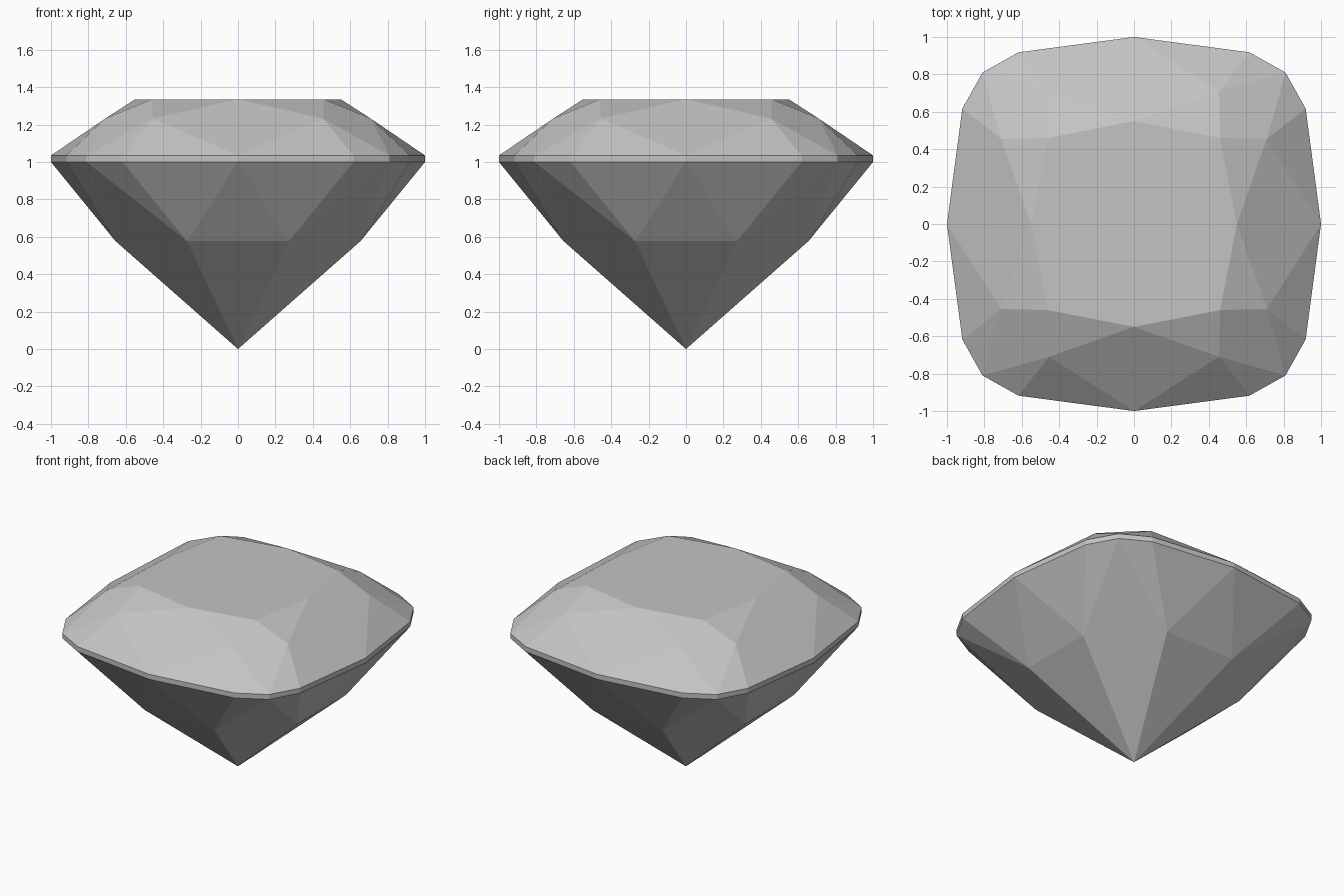
import bpy

cube = bpy.data.objects.get("Cube")
if cube:
    bpy.data.objects.remove(cube)

# One plain grey stone colour
GREY = (0.55, 0.55, 0.55, 1)
stone = bpy.data.materials.new("stone grey")
stone.use_nodes = True
stone.diffuse_color = GREY
stone.node_tree.nodes["Principled BSDF"].inputs["Base Color"].default_value = GREY


def ring(quarter, z):
    """Turn the points of one quarter around the axis to close a ring."""
    points = []
    for _ in range(4):
        points += [(x, y, z) for x, y in quarter]
        quarter = [(-y, x) for x, y in quarter]
    return points


def build(name, faces):
    """Make a flat-faceted part from faces given as point lists."""
    verts = list(dict.fromkeys(p for face in faces for p in face))
    index = {p: i for i, p in enumerate(verts)}
    mesh = bpy.data.meshes.new(name)
    mesh.from_pydata(verts, [], [[index[p] for p in face] for face in faces])
    mesh.materials.append(stone)
    obj = bpy.data.objects.new(name, mesh)
    bpy.context.collection.objects.link(obj)


# Cushion outline and the facet corner rings
outline = [(1, 0), (0.918, 0.617), (0.81, 0.81), (0.617, 0.918)]
upper = ring(outline, 1.035)
lower = ring(outline, 1.0)
table = ring([(0.55, 0), (0.46, 0.46)], 1.335)
crown_mid = ring([(0.71, 0.455), (0.455, 0.71)], 1.232)
pavilion_mid = ring([(0.655, 0.273), (0.273, 0.655)], 0.577)
culet = (0, 0, 0)

crown = [table]
pavilion = []
for k in range(8):
    a, b, c = 2 * k, 2 * k + 1, (2 * k + 2) % 16
    nxt = (k + 1) % 8
    # Crown: star, kite and two girdle facets
    m, prev = crown_mid[k], crown_mid[k - 1]
    crown += [[table[k], m, table[nxt]],
              [table[k], prev, upper[a], m],
              [m, upper[a], upper[b]],
              [m, upper[b], upper[c]]]
    # Pavilion: two girdle facets and a main, folded on the flat sides
    p, prev = pavilion_mid[k], pavilion_mid[k - 1]
    pavilion += [[p, lower[b], lower[a]],
                 [p, lower[c], lower[b]]]
    if k % 2:
        pavilion.append([culet, p, lower[a], prev])
    else:
        pavilion += [[culet, p, prev], [p, lower[a], prev]]

girdle = [[lower[i - 1], lower[i], upper[i], upper[i - 1]] for i in range(16)]

build("crown", crown)
build("girdle", girdle)
build("pavilion", pavilion)
